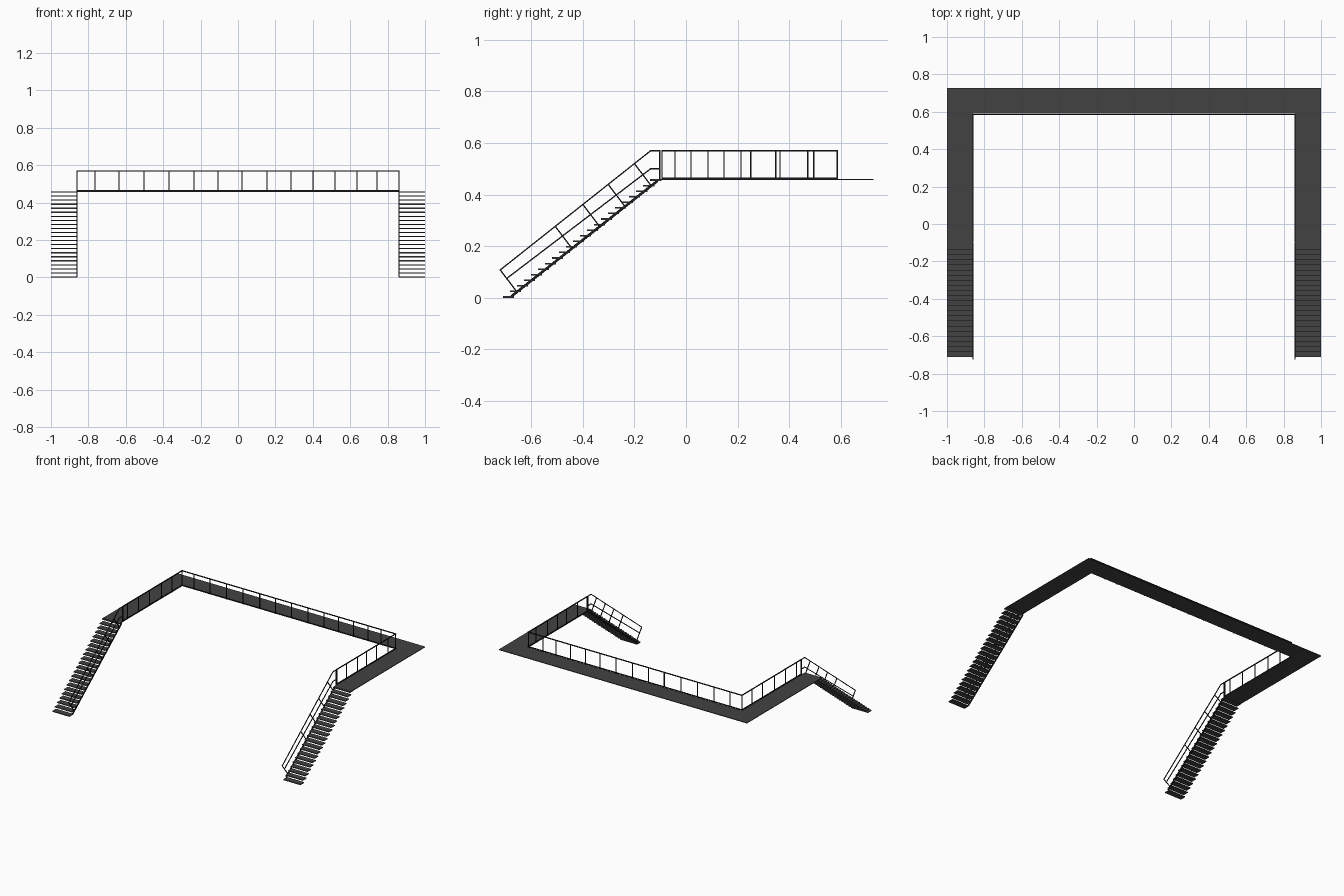
import bpy, bmesh
from mathutils import Vector, Matrix

if "Cube" in bpy.data.objects:
    bpy.data.objects.remove(bpy.data.objects["Cube"])


def material(name, value):
    m = bpy.data.materials.new(name)
    m.diffuse_color = (value, value, value, 1)
    m.use_nodes = True
    m.node_tree.nodes["Principled BSDF"].inputs["Base Color"].default_value = m.diffuse_color
    return m


DECK = material("dark grey deck", 0.055)
RAIL = material("black metal", 0.012)


def make(name, bm, mat):
    bmesh.ops.recalc_face_normals(bm, faces=bm.faces)
    me = bpy.data.meshes.new(name)
    bm.to_mesh(me)
    bm.free()
    me.materials.append(mat)
    ob = bpy.data.objects.new(name, me)
    bpy.context.collection.objects.link(ob)
    return ob


def box(bm, lo, hi):
    lo, hi = Vector(lo), Vector(hi)
    bmesh.ops.create_cube(bm, size=1, matrix=Matrix.Translation((lo + hi) / 2)
                          @ Matrix.Diagonal((*(hi - lo), 1)))


def bar(bm, a, b, w=0.005, h=0.005):
    # square bar from a to b
    a, b = Vector(a), Vector(b)
    d = b - a
    rot = d.to_track_quat('Z', 'Y').to_matrix().to_4x4()
    bmesh.ops.create_cube(bm, size=1, matrix=Matrix.Translation((a + b) / 2)
                          @ rot @ Matrix.Diagonal((w, h, d.length + 0.004, 1)))


IN, TOP, BACK = 0.861, 0.57, 0.586     # railing line and height
DZ = 0.46                              # deck level

# U-shaped walkway
bm = bmesh.new()
outline = [(-1, -.13), (-.862, -.13), (-.862, .59), (.862, .59),
           (.862, -.13), (1, -.13), (1, .727), (-1, .727)]
face = bm.faces.new([bm.verts.new((x, y, DZ - .004)) for x, y in outline])
ext = bmesh.ops.extrude_face_region(bm, geom=[face])
bmesh.ops.translate(bm, vec=(0, 0, .005),
                    verts=[v for v in ext["geom"] if isinstance(v, bmesh.types.BMVert)])
make("walkway_deck", bm, DECK)

# rear railing
bm = bmesh.new()
for z in (TOP, DZ + .004):
    bar(bm, (-IN, BACK, z), (IN, BACK, z), .006, .006)
for x in (-.765, -.636, -.503, -.369, -.235, -.107, .021, .155,
          .283, .40, .519, .636, .743):
    bar(bm, (x, BACK, DZ), (x, BACK, TOP))
make("rear_railing", bm, RAIL)

side_posts = {-1: (-.043, .085, .213, .348, .472),
              1: (.019, .147, .251, .364, .495)}
for s, side in ((-1, "left"), (1, "right")):
    x = s * IN
    # side railing
    bm = bmesh.new()
    for z in (TOP, DZ + .004):
        bar(bm, (x, -.093, z), (x, BACK, z), .006, .006)
    for y in (-.093, *side_posts[s], BACK):
        bar(bm, (x, y, DZ), (x, y, TOP))
    make(side + "_railing", bm, RAIL)

    # open stair treads
    bm = bmesh.new()
    for i in range(22):
        y, z = -.71 + .0272 * i, .0 + .0216 * i
        a, b = sorted((s * .862, s * 1.0))
        box(bm, (a, y, z), (b, y + .043, z + .006))
    make(side + "_stair_treads", bm, DECK)

    # inner stringer under the treads
    bm = bmesh.new()
    bar(bm, (x, -.675, .007), (x, -.112, .452), .006, .010)
    make(side + "_stringer", bm, RAIL)

    # stair handrail: top rail, middle rail, slanted posts
    bm = bmesh.new()
    for y0, z0, z1 in ((-.72, .108, TOP), (-.696, .074, .50)):
        bar(bm, (x, y0, z0), (x, -.137, z1))
        bar(bm, (x, -.137, z1), (x, -.102, z1))
    bar(bm, (x, -.102, DZ), (x, -.102, TOP))
    for y, z in ((-.72, .108), (-.507, .277), (-.40, .362),
                 (-.302, .440), (-.20, .520)):
        bar(bm, (x, y, z), (x, y + .063, z - .083))
    make(side + "_stair_handrail", bm, RAIL)
